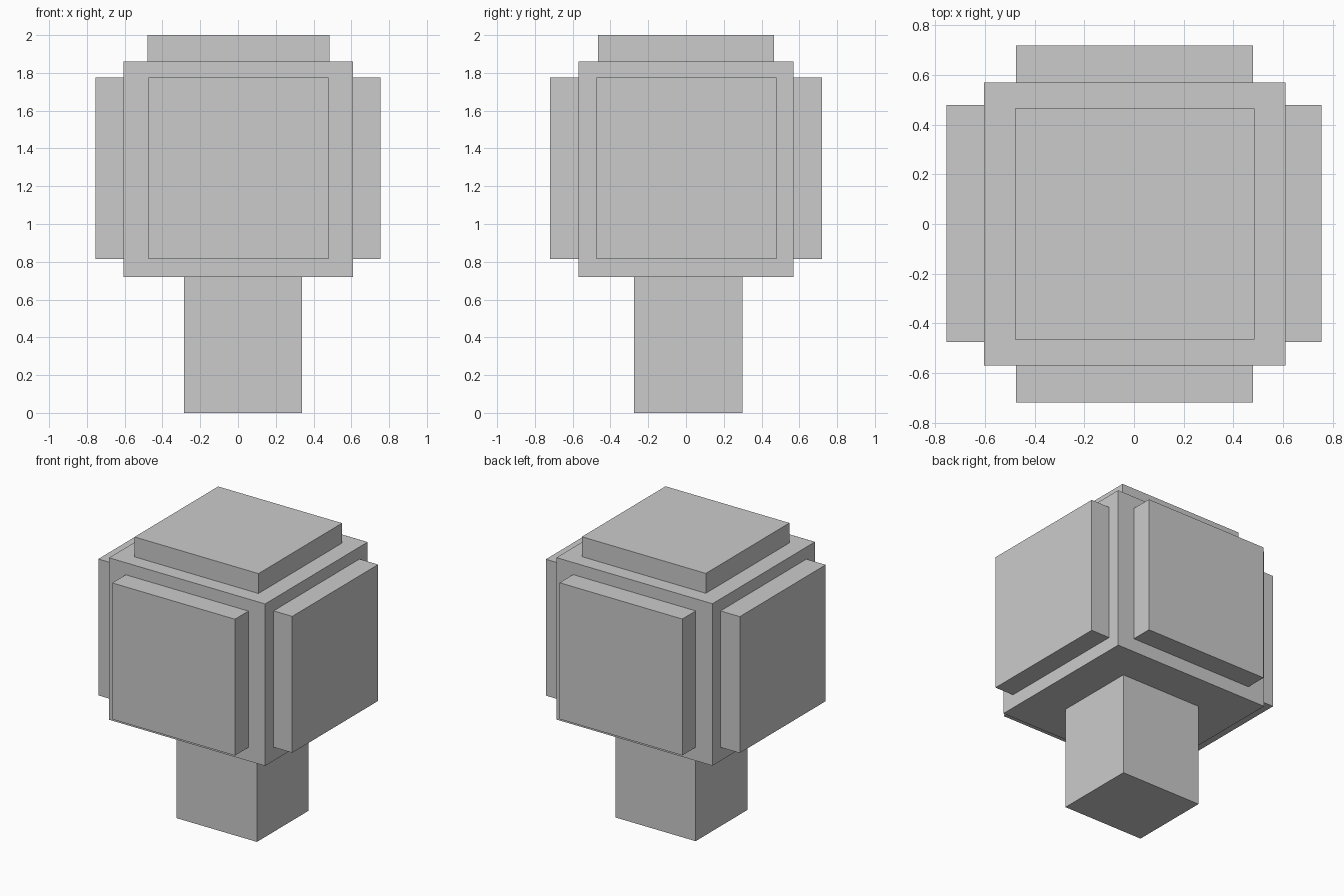
import bpy
from mathutils import Vector

old = bpy.data.objects.get("Cube")
if old:
    bpy.data.objects.remove(old, do_unlink=True)

GREY = (0.6, 0.6, 0.6, 1.0)
grey = bpy.data.materials.new("plain_grey")
grey.use_nodes = True
grey.diffuse_color = GREY
grey.node_tree.nodes["Principled BSDF"].inputs["Base Color"].default_value = GREY


def box(name, low, high):
    """Flat-shaded box between two opposite corners."""
    low, high = Vector(low), Vector(high)
    bpy.ops.mesh.primitive_cube_add(size=1, location=(low + high) / 2)
    obj = bpy.context.object
    obj.name = name
    obj.scale = high - low
    bpy.ops.object.transform_apply(location=False, rotation=False, scale=True)
    obj.data.materials.append(grey)
    return obj


# Trunk, slightly off centre
box("trunk", (-0.285, -0.275, 0), (0.34, 0.3, 0.72))

# Main block of foliage
box("foliage_core", (-0.605, -0.57, 0.72), (0.61, 0.57, 1.86))

# Raised slabs on the four sides
LOW, HIGH = 0.815, 1.775
box("foliage_left", (0.61, -0.475, LOW), (0.755, 0.48, HIGH))
box("foliage_right", (-0.755, -0.475, LOW), (-0.605, 0.48, HIGH))
box("foliage_front", (-0.475, -0.72, LOW), (0.48, -0.57, HIGH))
box("foliage_back", (-0.475, 0.57, LOW), (0.48, 0.72, HIGH))

# Raised slab on top
box("foliage_top", (-0.48, -0.465, 1.86), (0.485, 0.465, 2))
